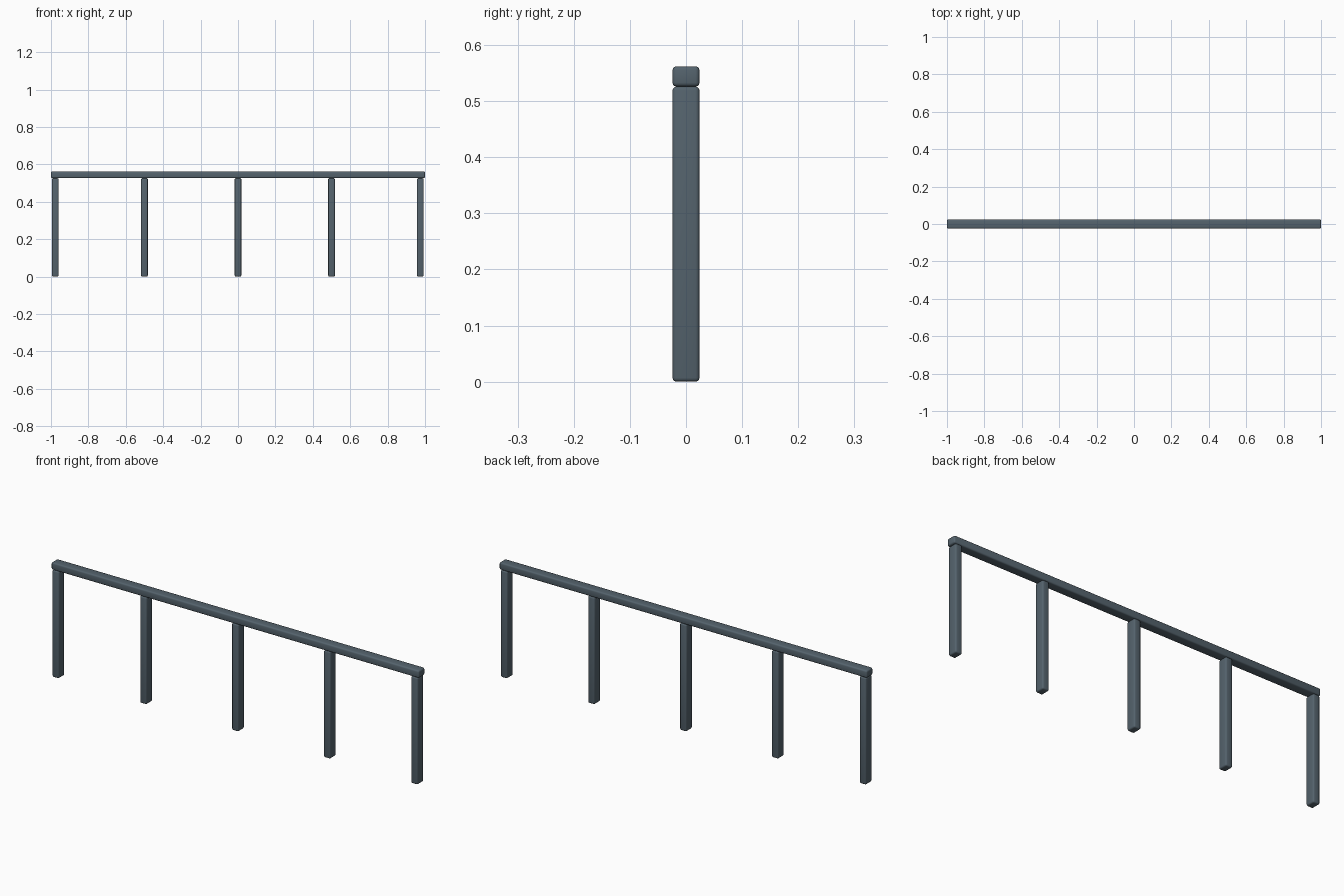
import bpy

cube = bpy.data.objects.get("Cube")
if cube:
    bpy.data.objects.remove(cube, do_unlink=True)

# Slate grey painted metal
metal = bpy.data.materials.new("slate_grey")
metal.use_nodes = True
colour = (0.09, 0.125, 0.153, 1)
metal.diffuse_color = colour
metal.node_tree.nodes["Principled BSDF"].inputs["Base Color"].default_value = colour

DEPTH = 0.048
POST_TOP = 0.526
RAIL_TOP = 0.562


def rounded_bar(name, x, z_low, z_high, width):
    """Bar centred on y = 0 with softly rounded edges."""
    bpy.ops.mesh.primitive_cube_add(size=1, location=(x, 0, (z_low + z_high) / 2))
    bar = bpy.context.object
    bar.name = name
    bar.scale = (width, DEPTH, z_high - z_low)
    bpy.ops.object.transform_apply(location=False, rotation=False, scale=True)
    bevel = bar.modifiers.new("rounded_edges", "BEVEL")
    bevel.width = 0.007
    bevel.segments = 3
    bpy.ops.object.modifier_apply(modifier=bevel.name)
    bpy.ops.object.shade_smooth_by_angle()
    bar.data.materials.append(metal)
    return bar


# Top rail
rounded_bar("top_rail", 0, POST_TOP, RAIL_TOP, 2)

# Posts, with the end ones just inside the rail ends
posts = {"right_end_post": -0.977, "right_post": -0.5, "middle_post": 0,
         "left_post": 0.5, "left_end_post": 0.975}
for name, x in posts.items():
    rounded_bar(name, x, 0, POST_TOP, 0.036)
